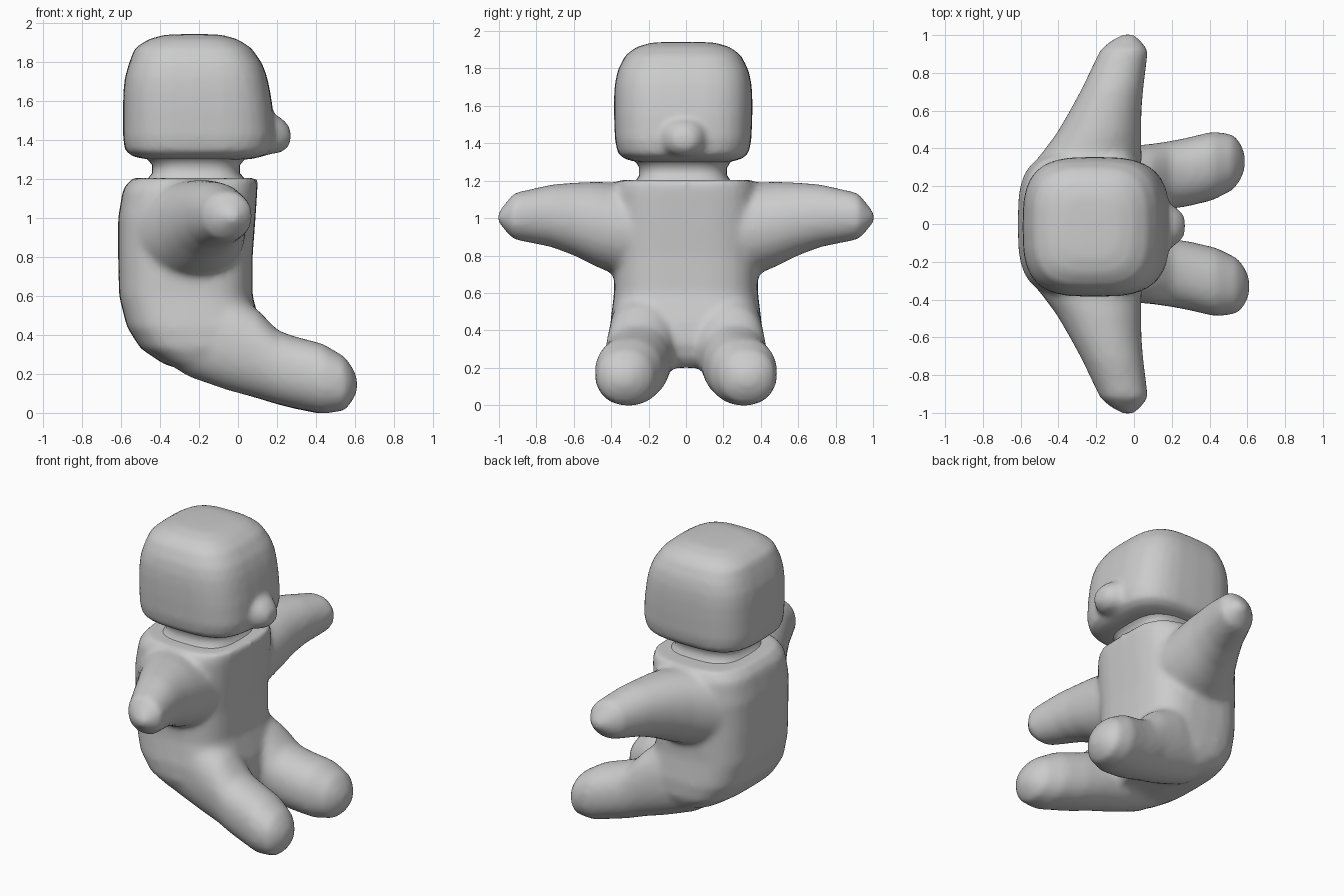
import bpy, bmesh, math
from mathutils import Vector

AX = {'x': (0, 1, 2), 'y': (1, 2, 0), 'z': (2, 0, 1)}


def loft(bm, axis, rings, n=2.0, sides=32):
    """Skin rounded-rectangle rings (t, a0, a1, b0, b1) stacked along an axis."""
    t_i, a_i, b_i = AX[axis]
    loops = []
    for t, a0, a1, b0, b1 in rings:
        loop = []
        for k in range(sides):
            w = 2 * math.pi * k / sides
            c, s = math.cos(w), math.sin(w)
            p = Vector((0, 0, 0))
            p[t_i] = t
            p[a_i] = (a0 + a1) / 2 + (a1 - a0) / 2 * math.copysign(abs(c) ** (2 / n), c)
            p[b_i] = (b0 + b1) / 2 + (b1 - b0) / 2 * math.copysign(abs(s) ** (2 / n), s)
            loop.append(bm.verts.new(p))
        loops.append(loop)
    faces = [bm.faces.new(loops[0][::-1]), bm.faces.new(loops[-1])]
    for lo, hi in zip(loops, loops[1:]):
        for k in range(sides):
            j = (k + 1) % sides
            faces.append(bm.faces.new((lo[k], lo[j], hi[j], hi[k])))
    bmesh.ops.recalc_face_normals(bm, faces=faces)


def finish(bm, name, blend=0):
    """Make the object; blend fuses overlapping parts into one soft skin."""
    me = bpy.data.meshes.new(name)
    bm.to_mesh(me)
    bm.free()
    ob = bpy.data.objects.new(name, me)
    bpy.context.collection.objects.link(ob)
    for p in me.polygons:
        p.use_smooth = True
    if blend:
        r = ob.modifiers.new("fuse", 'REMESH')
        r.mode = 'VOXEL'
        r.voxel_size = 0.02
        r.use_smooth_shade = True
        s = ob.modifiers.new("soften", 'SMOOTH')
        s.factor = 0.5
        s.iterations = blend
    return ob


def side(lo, hi, s):
    return (lo, hi) if s > 0 else (-hi, -lo)


# Body: torso with curved back and sloping seat
bm = bmesh.new()
torso = [(0.20, -0.22, 0.05, 0.22), (0.25, -0.38, 0.10, 0.36), (0.33, -0.50, 0.13, 0.40),
         (0.44, -0.57, 0.12, 0.405), (0.60, -0.61, 0.075, 0.385), (0.80, -0.615, 0.075, 0.385),
         (1.00, -0.615, 0.09, 0.39), (1.15, -0.59, 0.10, 0.38), (1.205, -0.54, 0.10, 0.35)]
loft(bm, 'z', [(z, x0, x1, -w, w) for z, x0, x1, w in torso], n=3.2)

# Arms and legs on both sides
arm = [(0.20, 0.68, 1.18, -0.55, 0.04), (0.36, 0.69, 1.19, -0.50, 0.04),
       (0.48, 0.74, 1.195, -0.41, 0.04), (0.60, 0.80, 1.19, -0.34, 0.04),
       (0.72, 0.845, 1.18, -0.275, 0.05), (0.92, 0.885, 1.135, -0.18, 0.075),
       (0.965, 0.93, 1.08, -0.13, 0.04), (1.005, 0.98, 1.03, -0.06, 0.0)]
leg = [(-0.35, 0.06, 0.34, 0.25, 0.56), (-0.25, 0.04, 0.38, 0.185, 0.60),
       (-0.05, 0.04, 0.41, 0.115, 0.62), (0.10, 0.06, 0.425, 0.075, 0.53),
       (0.20, 0.08, 0.44, 0.045, 0.425), (0.28, 0.09, 0.455, 0.025, 0.395),
       (0.43, 0.125, 0.49, -0.005, 0.355), (0.54, 0.18, 0.475, 0.01, 0.29),
       (0.58, 0.23, 0.43, 0.06, 0.235), (0.605, 0.29, 0.37, 0.11, 0.18)]
for s in (-1, 1):
    loft(bm, 'y', [(s * y, *r) for y, *r in arm], n=2.1)
    stretch = 1.01 if s < 0 else 0.97
    loft(bm, 'x', [(x * stretch, *side(y0, y1, s), z0, z1) for x, y0, y1, z0, z1 in leg], n=2.2)
finish(bm, "body", blend=8)

# Neck: waisted collar between body and head
bm = bmesh.new()
neck = [(1.17, -0.49, 0.05, 0.27), (1.205, -0.46, 0.03, 0.25), (1.23, -0.44, 0.01, 0.235),
        (1.27, -0.44, 0.01, 0.235), (1.295, -0.46, 0.03, 0.25), (1.34, -0.52, 0.08, 0.30)]
loft(bm, 'z', [(z, x0, x1, -w - 0.015, w - 0.015) for z, x0, x1, w in neck], n=3)
finish(bm, "neck")

# Head: rounded block, fuller towards the chin
bm = bmesh.new()
head = [(1.30, -0.47, 0.06, 0.25), (1.315, -0.54, 0.13, 0.31), (1.345, -0.58, 0.175, 0.35),
        (1.42, -0.59, 0.19, 0.365), (1.55, -0.59, 0.18, 0.37), (1.65, -0.588, 0.165, 0.37),
        (1.72, -0.58, 0.15, 0.365), (1.79, -0.56, 0.125, 0.35), (1.87, -0.53, 0.07, 0.31),
        (1.915, -0.46, 0.0, 0.25), (1.938, -0.38, -0.08, 0.17), (1.942, -0.28, -0.16, 0.08)]
loft(bm, 'z', [(z, x0, x1, -w - 0.015, w - 0.015) for z, x0, x1, w in head], n=3.2)

# Nose: soft bump low on the face
nose = [(0.05, -0.18, 0.15, 1.325, 1.56), (0.16, -0.15, 0.12, 1.325, 1.54),
        (0.22, -0.11, 0.09, 1.335, 1.515), (0.255, -0.08, 0.06, 1.36, 1.48),
        (0.27, -0.05, 0.03, 1.39, 1.45)]
loft(bm, 'x', nose, n=2.2)
finish(bm, "head", blend=5)
